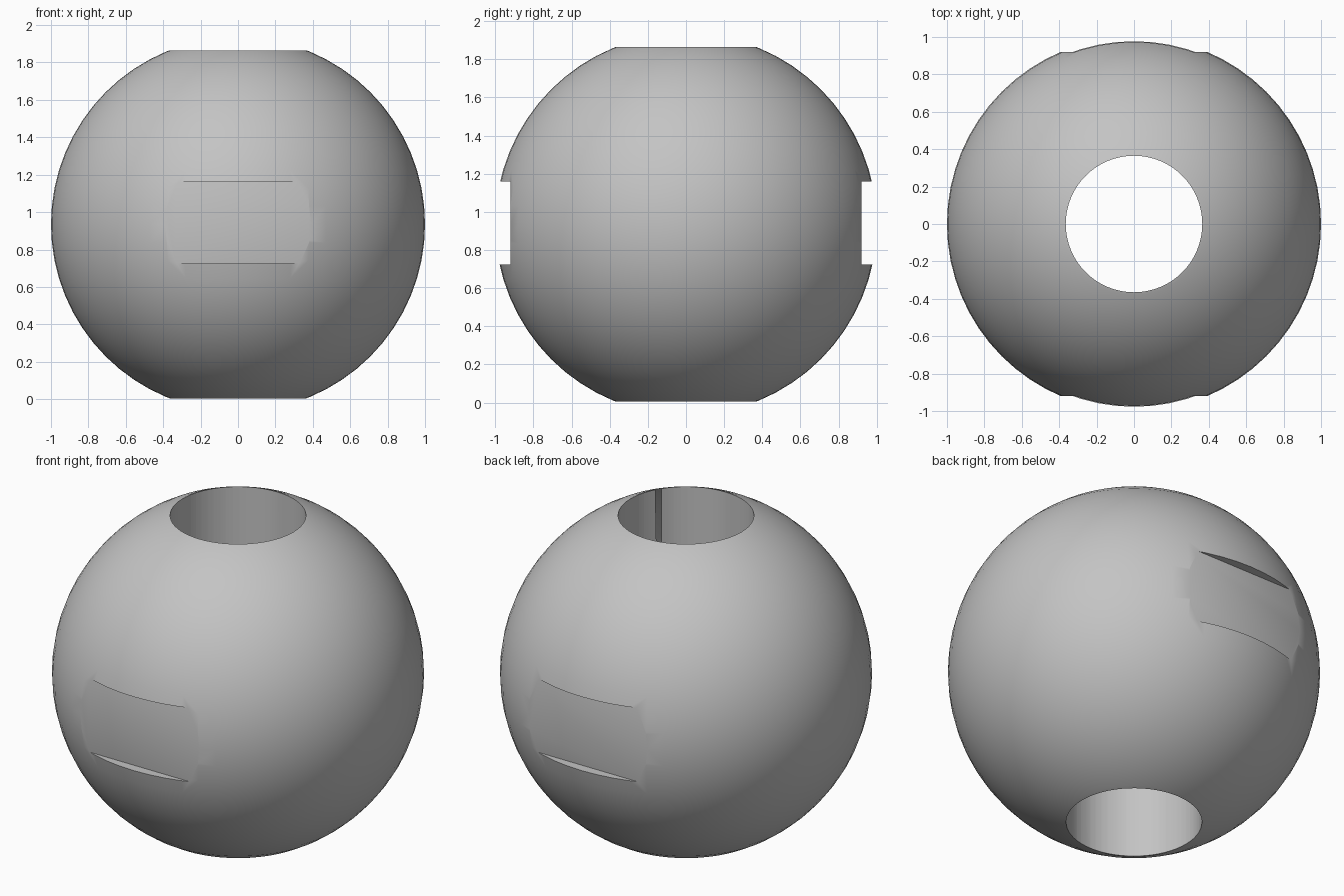
import bpy
import math

if "Cube" in bpy.data.objects:
    bpy.data.objects.remove(bpy.data.objects["Cube"], do_unlink=True)

CENTRE_Z = 0.935
BORE_RADIUS = 0.365
SLOT_FACE = 0.92
SLOT_HEIGHT = 0.435

# Plain grey metal
grey = bpy.data.materials.new("grey_metal")
grey.use_nodes = True
colour = (0.55, 0.55, 0.55, 1)
grey.diffuse_color = colour
grey.node_tree.nodes["Principled BSDF"].inputs["Base Color"].default_value = colour

# Spherical body
bpy.ops.mesh.primitive_uv_sphere_add(segments=64, ring_count=32, radius=1,
                                     location=(0, 0, CENTRE_Z))
ball = bpy.context.object
ball.name = "ball"
ball.data.materials.append(grey)


def cut(cutter, name):
    """Subtract a cutter from the ball and hide it."""
    cutter.name = name
    cutter.hide_render = True
    cutter.hide_viewport = True
    cutter.data.materials.append(grey)
    mod = ball.modifiers.new(name, "BOOLEAN")
    mod.operation = "DIFFERENCE"
    mod.solver = "EXACT"
    mod.object = cutter


# Vertical through bore
bpy.ops.mesh.primitive_cylinder_add(vertices=64, radius=BORE_RADIUS, depth=3,
                                    location=(0, 0, CENTRE_Z))
cut(bpy.context.object, "bore_cutter")

# Shallow flat-bottomed slots on the front and back
for name, side in (("front_slot_cutter", -1), ("back_slot_cutter", 1)):
    bpy.ops.mesh.primitive_cube_add(size=1, location=(0, side * (SLOT_FACE + 0.25), 0.9425))
    slot = bpy.context.object
    slot.scale = (2, 0.5, SLOT_HEIGHT)
    cut(slot, name)

# Apply the cuts, then remove the cutters
bpy.context.view_layer.update()
bpy.ops.object.select_all(action="DESELECT")
ball.select_set(True)
bpy.context.view_layer.objects.active = ball
for mod in list(ball.modifiers):
    cutter = mod.object
    bpy.ops.object.modifier_apply(modifier=mod.name)
    bpy.data.objects.remove(cutter, do_unlink=True)

bpy.ops.object.shade_smooth_by_angle(angle=math.radians(30))
